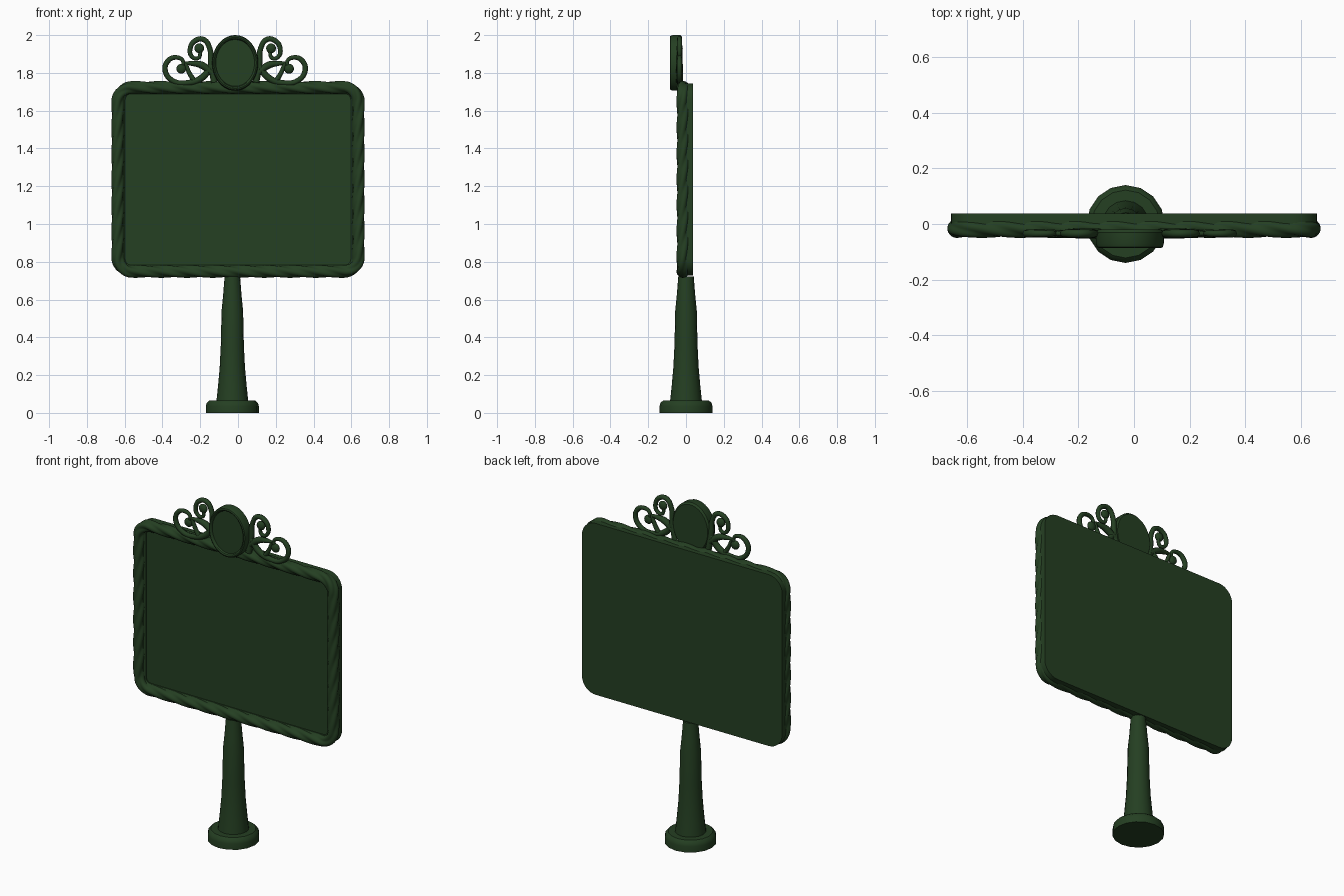
import bpy, bmesh
from math import sin, cos, pi, tau, hypot

if "Cube" in bpy.data.objects:
    bpy.data.objects.remove(bpy.data.objects["Cube"])

green = bpy.data.materials.new("dark_green_paint")
green.diffuse_color = (0.018, 0.05, 0.016, 1)
green.use_nodes = True
green.node_tree.nodes["Principled BSDF"].inputs["Base Color"].default_value = green.diffuse_color


def finish(obj, angle=35):
    obj.data.materials.clear()
    obj.data.materials.append(green)
    bpy.ops.object.select_all(action='DESELECT')
    obj.select_set(True)
    bpy.context.view_layer.objects.active = obj
    bpy.ops.object.shade_smooth_by_angle(angle=angle * pi / 180)


def from_bmesh(name, bm, angle=35):
    bmesh.ops.recalc_face_normals(bm, faces=bm.faces)
    me = bpy.data.meshes.new(name)
    bm.to_mesh(me)
    bm.free()
    obj = bpy.data.objects.new(name, me)
    bpy.context.collection.objects.link(obj)
    finish(obj, angle)
    return obj


def skin(name, rings, loop, angle=35):
    """Join closed rings of points; loop the last to the first, or cap both ends."""
    bm = bmesh.new()
    vs = [[bm.verts.new(p) for p in ring] for ring in rings]
    n = len(vs[0])
    for i in range(len(vs) if loop else len(vs) - 1):
        a, b = vs[i], vs[(i + 1) % len(vs)]
        for j in range(n):
            bm.faces.new((a[j], a[(j + 1) % n], b[(j + 1) % n], b[j]))
    if not loop:
        bm.faces.new(vs[0])
        bm.faces.new(vs[-1])
    return from_bmesh(name, bm, angle)


def rounded_rect(hw, hh, r, zc, straight, corner):
    """Points (x, z, outward nx, nz) around a rounded rectangle."""
    corners = []
    for k, (sx, sz) in enumerate([(1, 1), (-1, 1), (-1, -1), (1, -1)]):
        for i in range(corner + 1):
            a = (k + i / corner) * pi / 2
            corners.append((sx * (hw - r) + r * cos(a), zc + sz * (hh - r) + r * sin(a), cos(a), sin(a)))
    pts = []
    for i, p in enumerate(corners):
        pts.append(p)
        if i % (corner + 1) == corner:
            q = corners[(i + 1) % len(corners)]
            for s in range(1, straight):
                t = s / straight
                pts.append((p[0] + (q[0] - p[0]) * t, p[1] + (q[1] - p[1]) * t, p[2], p[3]))
    return pts


def sweep(name, path, section, angle=35):
    """Sweep section(distance fraction) -> [(outward, y)] around a closed path."""
    dist = [0]
    for p, q in zip(path, path[1:] + path[:1]):
        dist.append(dist[-1] + hypot(q[0] - p[0], q[1] - p[1]))
    rings = [[(x + nx * a, b, z + nz * a) for a, b in section(d / dist[-1])]
             for (x, z, nx, nz), d in zip(path, dist)]
    return skin(name, rings, True, angle)


# Post and round foot
SIDES = 16
post = [(0.14, 0), (0.14, 0.035), (0.136, 0.052), (0.122, 0.065), (0.084, 0.065), (0.076, 0.14),
        (0.067, 0.24), (0.061, 0.36), (0.057, 0.54), (0.049, 0.62), (0.041, 0.722)]
skin("post", [[(-0.03 + r * cos(tau * i / SIDES), r * sin(tau * i / SIDES), z) for i in range(SIDES)]
              for r, z in post], False)

# Back board
ZC = 1.236
outline = rounded_rect(0.658, 0.509, 0.09, ZC, 1, 8)
skin("board", [[(x, y, z) for x, z, _, _ in outline] for y in (-0.006, 0.037)], False)


# Twisted rope moulding
def rope_section(t):
    pts = []
    for i in range(28):
        a = tau * i / 28
        r = 0.026 + 0.008 * abs(cos(2 * (a - 8 * tau * t)))
        pts.append((r * cos(a), -0.016 + r * sin(a)))
    return pts


sweep("rope_moulding", rounded_rect(0.637, 0.487, 0.075, ZC, 56, 10), rope_section, 40)

# Small inner lip around the panel
sweep("inner_lip", rounded_rect(0.607, 0.463, 0.04, ZC, 1, 6),
      lambda t: [(0.012, 0), (0.012, -0.022), (0, -0.022), (-0.01, -0.012), (-0.01, 0)])

# Oval medallion with raised rim
CX, CZ = -0.015, 1.853
oval = [(0.93, -0.02), (1, -0.03), (1, -0.07), (0.97, -0.083), (0.92, -0.086),
        (0.87, -0.082), (0.84, -0.073)]
skin("medallion", [[(CX + 0.122 * r * cos(tau * i / 40), y, CZ + 0.147 * r * sin(tau * i / 40))
                    for i in range(40)] for r, y in oval], False)

# Scrollwork: (offset from medallion centre, height, stroke radius)
YS = -0.034
strokes = {
    "upper_scroll": [(.11, 1.75, .018), (.128, 1.85, .016), (.135, 1.93, .014), (.168, 1.977, .014),
                     (.212, 1.97, .014), (.238, 1.93, .013), (.228, 1.885, .011), (.196, 1.878, .010),
                     (.183, 1.915, .010)],
    "lower_scroll": [(.125, 1.84, .016), (.175, 1.775, .018), (.26, 1.746, .015), (.33, 1.758, .014),
                     (.37, 1.81, .014), (.357, 1.862, .014), (.315, 1.882, .012), (.276, 1.862, .010),
                     (.283, 1.825, .010)],
    "scroll_leaf": [(.12, 1.80, .018), (.18, 1.842, .019), (.225, 1.85, .014), (.268, 1.852, .007)],
    "scroll_brace": [(.262, 1.85, .010), (.243, 1.80, .012), (.215, 1.755, .014)],
}
bulbs = {"upper_bulb": (.19, 1.93, .026), "lower_bulb": (.285, 1.822, .026)}

for side, s in (("left", -1), ("right", 1)):
    for part, pts in strokes.items():
        cu = bpy.data.curves.new(part, 'CURVE')
        cu.dimensions = '3D'
        cu.bevel_depth = 1
        cu.bevel_resolution = 2
        cu.resolution_u = 6
        cu.use_fill_caps = True
        sp = cu.splines.new('BEZIER')
        sp.bezier_points.add(len(pts) - 1)
        for bp, (x, z, r) in zip(sp.bezier_points, pts):
            bp.co = (CX + s * x, YS, z)
            bp.radius = r
            bp.handle_left_type = bp.handle_right_type = 'AUTO'
        obj = bpy.data.objects.new(f"{part}_{side}", cu)
        bpy.context.collection.objects.link(obj)
        bpy.ops.object.select_all(action='DESELECT')
        obj.select_set(True)
        bpy.context.view_layer.objects.active = obj
        bpy.ops.object.convert(target='MESH')
        finish(bpy.context.view_layer.objects.active, 50)
    for part, (x, z, r) in bulbs.items():
        bm = bmesh.new()
        bmesh.ops.create_uvsphere(bm, u_segments=16, v_segments=10, radius=r)
        for v in bm.verts:
            v.co = (v.co.x + CX + s * x, YS + v.co.y * 0.65, v.co.z + z)
        from_bmesh(f"{part}_{side}", bm, 60)
